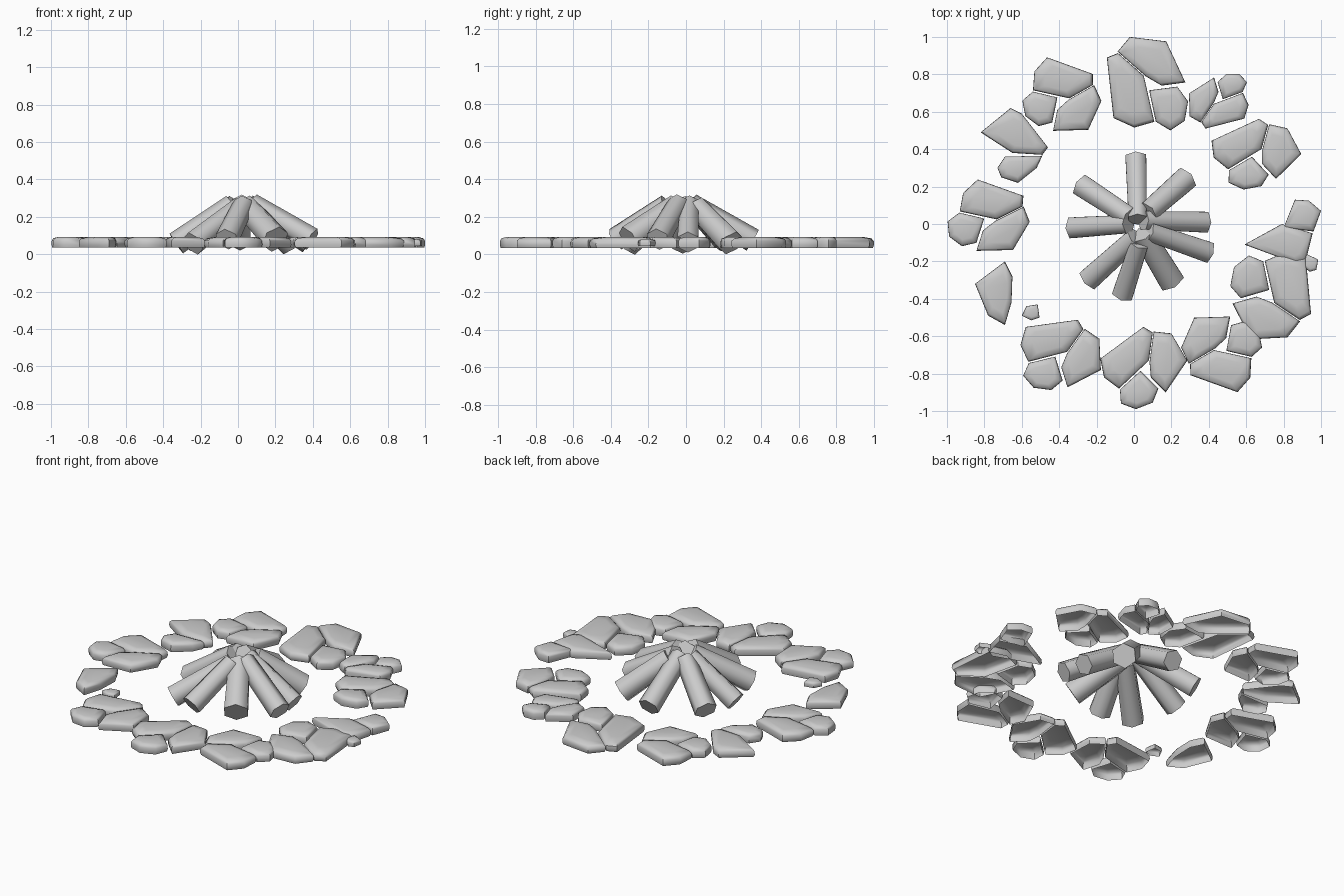
import bpy
import bmesh
import math
from mathutils import Vector
from mathutils.geometry import barycentric_transform

default_cube = bpy.data.objects.get("Cube")
if default_cube:
    bpy.data.objects.remove(default_cube, do_unlink=True)

# One plain grey for stones and logs
grey = bpy.data.materials.new("plain_grey")
grey.use_nodes = True
colour = (0.6, 0.6, 0.6, 1)
grey.diffuse_color = colour
grey.node_tree.nodes["Principled BSDF"].inputs["Base Color"].default_value = colour


def loft(name, rings, smooth_angle, close_start):
    """Skin a stack of equal rings, cap the last (and maybe the first), shade smooth."""
    bm = bmesh.new()
    layers = [[bm.verts.new(point) for point in ring] for ring in rings]
    count = len(layers[0])
    for lower, upper in zip(layers, layers[1:]):
        for i in range(count):
            j = (i + 1) % count
            bm.faces.new((lower[i], lower[j], upper[j], upper[i]))
    bm.faces.new(layers[-1])
    if close_start:
        bm.faces.new(reversed(layers[0]))
    bmesh.ops.recalc_face_normals(bm, faces=bm.faces)
    mesh = bpy.data.meshes.new(name)
    bm.to_mesh(mesh)
    bm.free()
    mesh.materials.append(grey)
    for polygon in mesh.polygons:
        polygon.use_smooth = True
    mesh.set_sharp_from_angle(angle=math.radians(smooth_angle))
    part = bpy.data.objects.new(name, mesh)
    bpy.context.collection.objects.link(part)
    return part


# Offset from mid height and outline scale of each stone level, bottom to top
MID_HEIGHT = 0.06
STONE_LEVELS = ((-.025, .96), (-.01, 1), (.012, .99), (.025, .9), (.032, .6))


def flat_stone(name, outline, thickness=1):
    """Low domed shell, open underneath where it rests on the ground."""
    points = [Vector((x, y, 0)) for x, y in outline]
    centre = sum(points, Vector()) / len(points)
    rings = []
    for offset, scale in STONE_LEVELS:
        lift = Vector((0, 0, MID_HEIGHT + offset * thickness))
        rings.append([centre + (p - centre) * scale + lift for p in points])
    loft(name, rings, 50, close_start=False)


# Three interlocking stones that make up one cluster
broad_outline = ((-.18, -.72), (.05, -.55), (.10, -.58), (.08, -.73), (-.08, -.88), (-.16, -.82))
long_outline = ((.105, -.575), (.20, -.585), (.285, -.73), (.17, -.90), (.09, -.82), (.083, -.74))
small_outline = ((.035, -.785), (.13, -.88), (.10, -.955), (.01, -.99), (-.07, -.96), (-.075, -.885))
TRIO = {"broad": broad_outline, "long": long_outline, "small": small_outline}
TRIO_CENTRES = ((-.035, -.715), (.17, -.735), (.025, -.895))


def stone_cluster(place, *centres):
    """Fit the trio so its broad, long and small stones sit at three centres."""
    source = [Vector((x, y, 0)) for x, y in TRIO_CENTRES]
    target = [Vector((x, y, 0)) for x, y in centres]
    for kind, outline in TRIO.items():
        fitted = [barycentric_transform(Vector((x, y, 0)), *source, *target).xy
                  for x, y in outline]
        flat_stone(f"{place}_{kind}_stone", fitted)


# Clusters around the ring
stone_cluster("front", *TRIO_CENTRES)
stone_cluster("right_side", (-.77, .125), (-.70, -.05), (-.90, -.025))
stone_cluster("back_right", (-.39, .775), (-.305, .595), (-.50, .62))
stone_cluster("back_left_outer", (.565, .43), (.775, .385), (.61, .265))
stone_cluster("front_right", (-.45, -.615), (-.28, -.73), (-.48, -.80))
stone_cluster("left_side", (.835, -.32), (.69, -.505), (.62, -.29))
stone_cluster("front_left", (.475, -.78), (.385, -.595), (.585, -.62))
stone_cluster("back", (-.03, .70), (.11, .87), (.185, .63))
stone_cluster("back_left_inner", (.495, .60), (.37, .67), (.52, .74))

# Loose stones filling the gaps
flat_stone("right_wedge_stone", ((-.66, .62), (-.60, .59), (-.46, .41), (-.49, .37), (-.65, .38), (-.82, .49)))
flat_stone("right_filler_stone", ((-.69, .36), (-.49, .365), (-.52, .30), (-.62, .22), (-.71, .25), (-.73, .30)))
flat_stone("lone_stone", ((-.69, -.20), (-.65, -.28), (-.655, -.42), (-.69, -.54), (-.78, -.49), (-.85, -.32)))
flat_stone("left_wedge_stone", ((.59, -.11), (.79, 0), (.955, -.05), (.92, -.19), (.875, -.215)))
flat_stone("left_filler_stone", ((.86, .13), (.935, .125), (1, .07), (.96, -.04), (.80, -.02)))
flat_stone("right_pebble", ((-.575, -.44), (-.515, -.43), (-.505, -.50), (-.55, -.515), (-.60, -.49)), thickness=.6)
flat_stone("left_pebble", ((.92, -.16), (.985, -.19), (.975, -.245), (.94, -.255), (.90, -.225)), thickness=.6)


def leaning_log(name, foot, tip, radius=0.064, sides=6):
    """Six-sided log, slightly thinner at the tip, square-cut at both ends."""
    foot, tip = Vector(foot), Vector(tip)
    axis = (tip - foot).normalized()
    across = axis.cross(Vector((0, 0, 1))).normalized()
    up = across.cross(axis)
    rings = []
    for centre, size in ((foot, radius), (tip, radius * 0.88)):
        ring = []
        for i in range(sides):
            turn = math.tau * i / sides
            ring.append(centre + size * (up * math.cos(turn) + across * math.sin(turn)))
        rings.append(ring)
    loft(name, rings, 65, close_start=True)


# Logs leaning together in the middle
leaning_log("back_log", (.01, .355, .075), (.02, .025, .27))
leaning_log("back_left_log", (.275, .24, .06), (.07, .06, .25), radius=0.073)
leaning_log("left_log", (.38, .01, .065), (.05, .02, .265))
leaning_log("left_front_log", (.395, -.15, .08), (.075, -.04, .27))
leaning_log("front_left_log", (.20, -.305, .08), (.045, -.05, .255), radius=0.077)
leaning_log("front_log", (-.06, -.375, .08), (.03, -.10, .265))
leaning_log("front_right_log", (-.24, -.295, .057), (.01, -.07, .25), radius=0.068)
leaning_log("right_log", (-.33, -.02, .057), (-.03, 0, .265))
leaning_log("back_right_log", (-.28, .205, .075), (-.02, .035, .26), radius=0.068)
